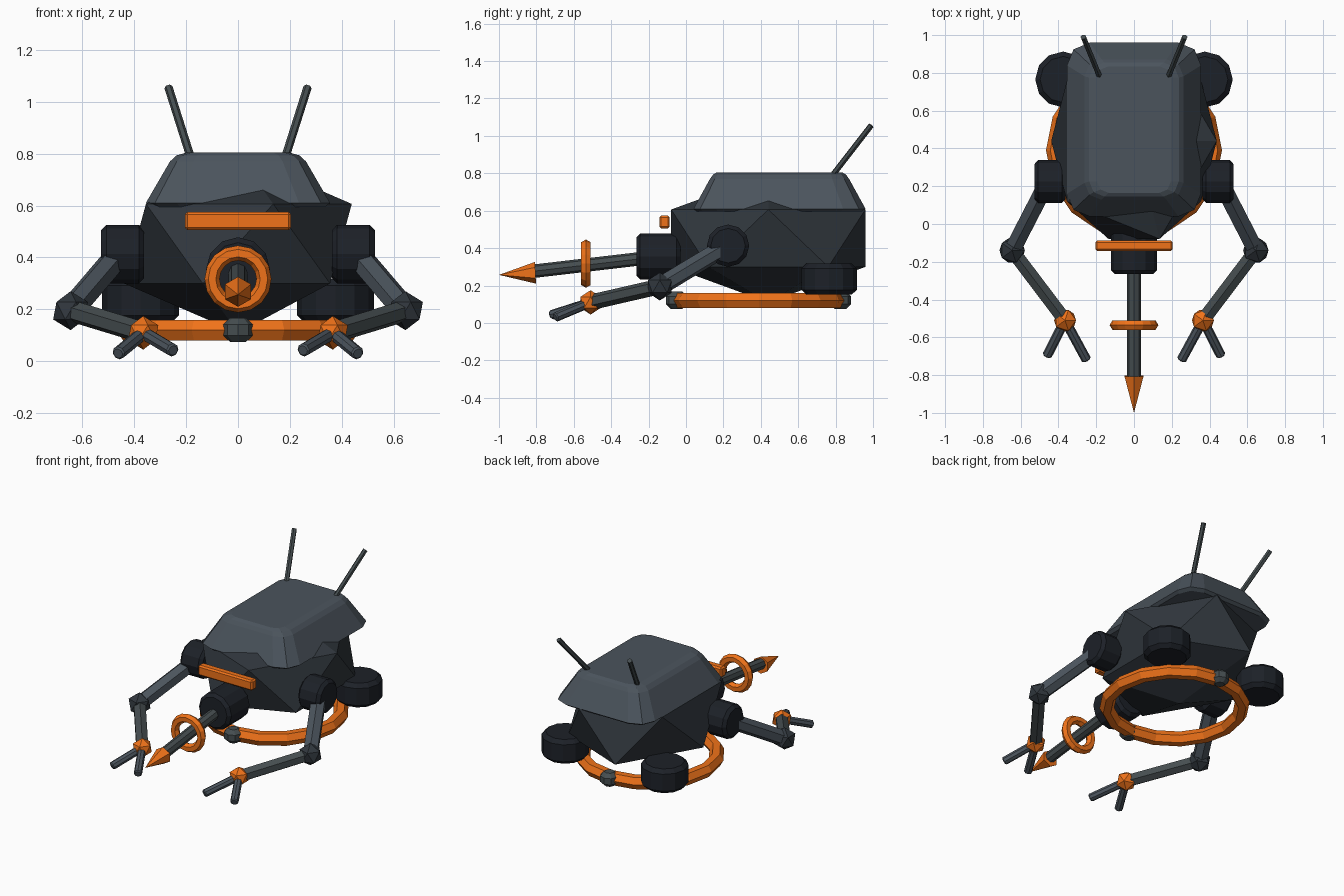
import bpy, bmesh
from math import pi, cos, sin
from mathutils import Vector, Matrix

if "Cube" in bpy.data.objects:
    bpy.data.objects.remove(bpy.data.objects["Cube"])


def material(name, rgb):
    m = bpy.data.materials.new(name)
    m.diffuse_color = (*rgb, 1)
    m.use_nodes = True
    m.node_tree.nodes["Principled BSDF"].inputs["Base Color"].default_value = m.diffuse_color
    return m


ORANGE = material("orange", (0.87, 0.17, 0.01))
HULL = material("dark_slate", (0.03, 0.038, 0.047))
SHELL = material("slate", (0.07, 0.088, 0.108))
BLACK = material("near_black", (0.012, 0.015, 0.021))
STEEL = material("steel", (0.06, 0.075, 0.08))


def finish(bm, name, mat, bevel=0.0, segs=1):
    if bevel:
        edges = [e for e in bm.edges if e.calc_face_angle(0) > 1.2]
        bmesh.ops.bevel(bm, geom=edges, offset=bevel, segments=segs,
                        affect='EDGES', profile=0.5)
    bmesh.ops.recalc_face_normals(bm, faces=bm.faces)
    me = bpy.data.meshes.new(name)
    bm.to_mesh(me)
    bm.free()
    me.materials.append(mat)
    ob = bpy.data.objects.new(name, me)
    bpy.context.collection.objects.link(ob)
    return ob


def rod(name, a, b, r, mat, sides=6, r2=None, bevel=0.0):
    """Cylinder or cone running from a to b."""
    a, b = Vector(a), Vector(b)
    d = b - a
    rot = d.to_track_quat('Z', 'Y').to_matrix().to_4x4()
    bm = bmesh.new()
    bmesh.ops.create_cone(bm, cap_ends=True, segments=sides, radius1=r,
                          radius2=r if r2 is None else r2, depth=d.length,
                          matrix=Matrix.Translation((a + b) / 2) @ rot)
    return finish(bm, name, mat, bevel)


def ico(name, loc, scale, mat):
    bm = bmesh.new()
    bmesh.ops.create_icosphere(bm, subdivisions=1, radius=1,
                               matrix=Matrix.Translation(loc) @ Matrix.Diagonal((*scale, 1)))
    return finish(bm, name, mat)


def torus(name, loc, major, minor, mat, n, k=6, rot=(0, 0, 0)):
    bpy.ops.mesh.primitive_torus_add(location=loc, rotation=rot, major_radius=major,
                                     minor_radius=minor, major_segments=n, minor_segments=k)
    ob = bpy.context.object
    ob.name = name
    ob.data.materials.append(mat)
    return ob


# faceted hull
ico("hull", (0, 0.44, 0.453), (0.49, 0.61, 0.343), HULL)

# rounded, tapering shell over the hull: stacked rounded rectangles
bm = bmesh.new()
rings = []
for z, hx, hy, r in [(0.595, 0.335, 0.44, 0.11), (0.61, 0.355, 0.46, 0.12),
                     (0.77, 0.262, 0.372, 0.09), (0.793, 0.237, 0.355, 0.08),
                     (0.805, 0.195, 0.335, 0.06)]:
    ring = []
    for q, (sx, sy) in enumerate([(1, 1), (-1, 1), (-1, -1), (1, -1)]):
        for i in range(3):
            t = (q + i / 2) * pi / 2
            ring.append(bm.verts.new((sx * (hx - r) + r * cos(t),
                                      0.5 + sy * (hy - r) + r * sin(t), z)))
    rings.append(ring)
for lo, hi in zip(rings, rings[1:]):
    for i in range(12):
        j = (i + 1) % 12
        bm.faces.new((lo[i], lo[j], hi[j], hi[i]))
bm.faces.new(rings[0])
bm.faces.new(rings[-1])
finish(bm, "shell", SHELL)

# visor bar
bm = bmesh.new()
bmesh.ops.create_cube(bm, size=1, matrix=Matrix.Translation((0, -0.115, 0.54))
                      @ Matrix.Diagonal((0.41, 0.055, 0.07, 1)))
finish(bm, "visor", ORANGE, 0.01)

# base ring with front and back nodes
torus("base_ring", (0, 0.39, 0.12), 0.42, 0.046, ORANGE, 16)
for name, y in (("front_node", -0.05), ("back_node", 0.825)):
    rod(name, (0, y, 0.075), (0, y, 0.167), 0.058, STEEL, 8, bevel=0.025)

# front lance: socket, shaft, collar ring and tip
rod("lance_socket", (0, -0.03, 0.355), (0, -0.265, 0.355), 0.123, BLACK, 12, bevel=0.02)
rod("lance_shaft", (0, -0.1, 0.36), (0, -0.82, 0.276), 0.036, STEEL, 8)
torus("lance_collar", (0, -0.535, 0.317), 0.1, 0.029, ORANGE, 16, 6, (pi / 2, 0, 0))
rod("lance_tip", (0, -0.805, 0.268), (0, -1.0, 0.257), 0.058, ORANGE, 6, r2=0)

# mirrored parts
for side, s in (("right", 1), ("left", -1)):
    def P(x, y, z):
        return (s * x, y, z)
    shoulder, elbow, wrist = P(0.47, 0.2, 0.4), P(0.645, -0.14, 0.195), P(0.365, -0.51, 0.11)
    rod(side + "_pod", P(0.375, 0.765, 0.152), P(0.375, 0.765, 0.317), 0.148, BLACK, 12, bevel=0.025)
    rod(side + "_shoulder", P(0.362, 0.225, 0.413), P(0.527, 0.225, 0.413), 0.113, BLACK, 12, bevel=0.02)
    rod(side + "_upper_arm", shoulder, elbow, 0.05, SHELL, 6, bevel=0.008)
    ico(side + "_elbow", elbow, (0.075,) * 3, HULL)
    rod(side + "_forearm", elbow, wrist, 0.042, STEEL, 6)
    ico(side + "_wrist", wrist, (0.065,) * 3, ORANGE)
    rod(side + "_outer_finger", wrist, P(0.462, -0.7, 0.03), 0.026, SHELL, 8, bevel=0.006)
    rod(side + "_inner_finger", wrist, P(0.25, -0.722, 0.042), 0.026, SHELL, 8, bevel=0.006)
    rod(side + "_antenna", P(0.182, 0.78, 0.785), P(0.268, 0.99, 1.056), 0.016, STEEL, 6)
